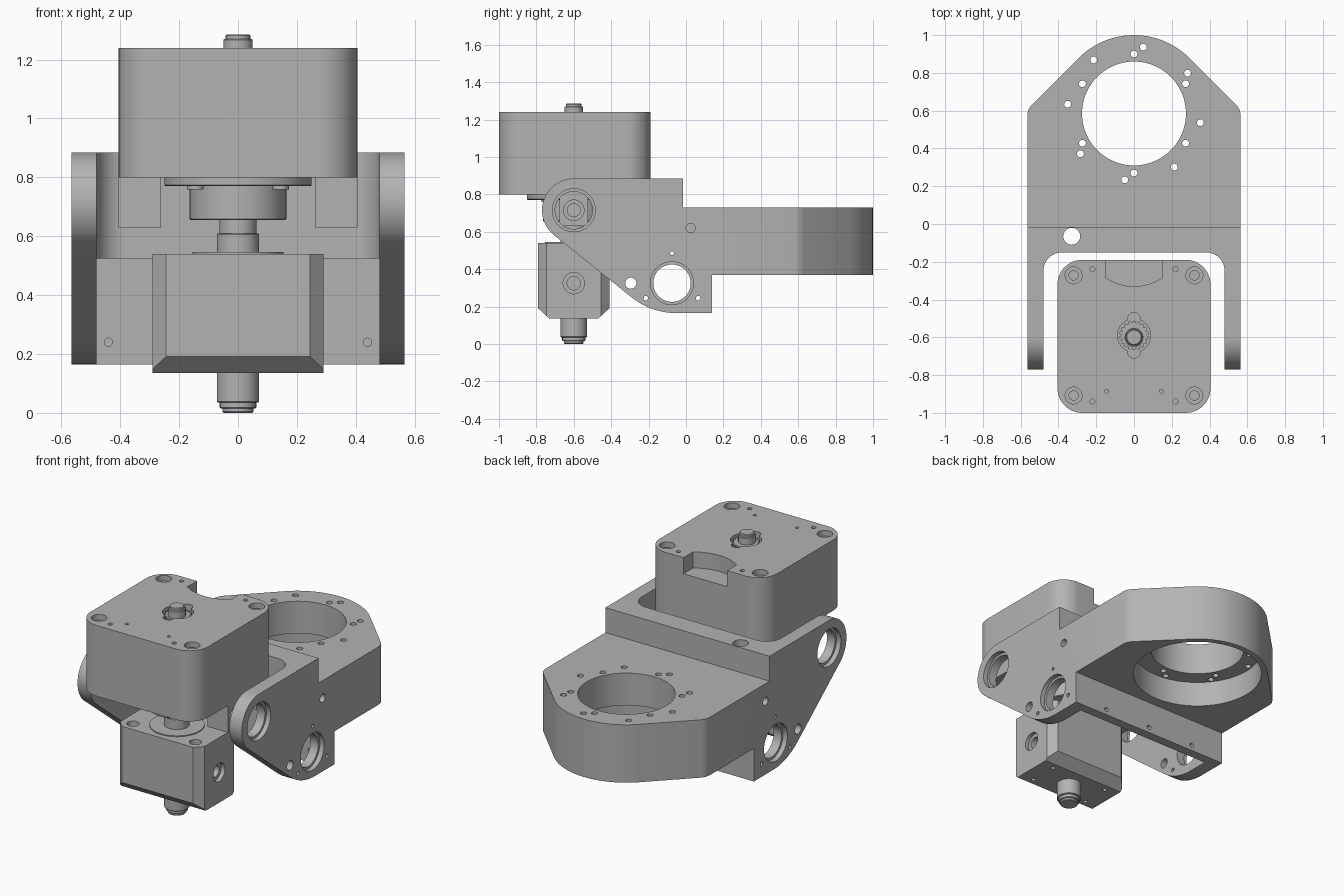
import bpy, bmesh
from math import sin, cos, radians, pi

cube = bpy.data.objects.get("Cube")
if cube:
    bpy.data.objects.remove(cube, do_unlink=True)

metal = bpy.data.materials.new("plain_grey")
metal.use_nodes = True
GREY = (0.45, 0.45, 0.45, 1)
metal.diffuse_color = GREY
metal.node_tree.nodes["Principled BSDF"].inputs["Base Color"].default_value = GREY


# 2D outline helpers
def arc(cx, cy, r, a0, a1, n=12):
    steps = [radians(a0 + (a1 - a0) * i / n) for i in range(n + 1)]
    return [(cx + r * cos(a), cy + r * sin(a)) for a in steps]


def circle(cx, cy, r):
    return arc(cx, cy, r, 0, 360, 72 if r > 0.2 else 40 if r > 0.05 else 20)[:-1]


def rect(x0, y0, x1, y1):
    return [(x0, y0), (x1, y0), (x1, y1), (x0, y1)]


def round_rect(x0, y0, x1, y1, r):
    return (arc(x1 - r, y1 - r, r, 0, 90) + arc(x0 + r, y1 - r, r, 90, 180)
            + arc(x0 + r, y0 + r, r, 180, 270) + arc(x1 - r, y0 + r, r, 270, 360))


PLACE = {"x": lambda a, b, t: (t, a, b),
         "y": lambda a, b, t: (a, t, b),
         "z": lambda a, b, t: (a, b, t)}


def solid(name, *prisms):
    """Object made of prisms, each (axis, outline, low, high)."""
    bm = bmesh.new()
    for axis, pts, lo, hi in prisms:
        rings = [[bm.verts.new(PLACE[axis](a, b, t)) for a, b in pts] for t in (lo, hi)]
        bm.faces.new(rings[0])
        bm.faces.new(rings[1])
        for i in range(len(pts)):
            j = (i + 1) % len(pts)
            bm.faces.new((rings[0][i], rings[0][j], rings[1][j], rings[1][i]))
    bmesh.ops.recalc_face_normals(bm, faces=bm.faces)
    mesh = bpy.data.meshes.new(name)
    bm.to_mesh(mesh)
    bm.free()
    mesh.materials.append(metal)
    ob = bpy.data.objects.new(name, mesh)
    bpy.context.collection.objects.link(ob)
    return ob


def carve(ob, *prisms, mode="DIFFERENCE"):
    """Apply one boolean with a temporary cutter."""
    cutter = solid("cutter", *prisms)
    cutter.hide_render = True
    mod = ob.modifiers.new("cut", "BOOLEAN")
    mod.operation, mod.solver, mod.object = mode, "EXACT", cutter
    bpy.context.view_layer.update()
    result = bpy.data.meshes.new_from_object(
        ob.evaluated_get(bpy.context.evaluated_depsgraph_get()))
    ob.modifiers.clear()
    ob.data = result
    bpy.data.objects.remove(cutter, do_unlink=True)


SIDES = (-1, 1)
AXIS_Y = -0.6          # y of the vertical drive axis
RING_Y = 0.585         # y of the mounting ring

# Fork bracket: side outline crossed with plan outline
side = (arc(AXIS_Y, 0.715, 0.17, 90, 231, 24) + arc(-0.05, 0.551, 0.386, 231, 270)
        + [(0.14, 0.165), (0.14, 0.37), (1.1, 0.37), (1.1, 0.73), (-0.015, 0.73), (-0.015, 0.885)])
corner = [(0.565, 0.58), (0.558, 0.607), (0.545, 0.627)]
plan = ([(0.565, -0.9)] + corner + arc(0, RING_Y, 0.415, 45, 135, 24)
        + [(-x, y) for x, y in reversed(corner)]
        + [(-0.565, -0.9), (-0.48, -0.9)] + arc(-0.38, -0.25, 0.1, 180, 90)
        + arc(0.38, -0.25, 0.1, 90, 0) + [(0.48, -0.9)])
bracket = solid("fork_bracket", ("x", side, -0.7, 0.7))
carve(bracket, ("z", plan, -0.1, 1.1), mode="INTERSECT")
carve(bracket, ("x", rect(-0.9, 0, 0.08, 0.525), -0.48, 0.48))

# Mounting ring: stepped bore and two bolt circles
carve(bracket, ("z", circle(0, RING_Y, 0.38), 0.2, 0.53))
carve(bracket, ("z", circle(0, RING_Y, 0.275), 0.2, 1))
bolts = [(0.315, 30 + 60 * i) for i in range(6)] + [(0.355, 37 + 45 * i) for i in range(8)]
carve(bracket, *[("z", circle(r * cos(radians(a)), RING_Y + r * sin(radians(a)), 0.018), 0.45, 1)
                 for r, a in bolts],
      ("z", circle(-0.33, -0.065, 0.045), 0.5, 1))

# Bearing bores and small holes through the fork arms
BORES = ((AXIS_Y, 0.715), (-0.075, 0.325))
carve(bracket, *[("x", circle(y, z, 0.1), -1, 1) for y, z in BORES],
      ("x", circle(-0.295, 0.325, 0.03), -1, 1))
carve(bracket, *[("x", circle(y, z, 0.115), *sorted((s * 0.535, s))) for y, z in BORES for s in SIDES])
small = ((-0.215, 0.245, 0.012), (-0.075, 0.485, 0.01), (0.065, 0.245, 0.012), (0.025, 0.62, 0.025))
carve(bracket, *[("x", circle(y, z, r), *sorted((s * 0.46, s))) for y, z, r in small for s in SIDES])
carve(bracket, *[("y", circle(x, 0.2, 0.014), 0.1, 0.2) for x in (-0.33, 0, 0.33)],
      *[("y", circle(x, 0.24, 0.014), 0, 0.12) for x in (-0.44, 0.44)])

# Gearbox housing with notch, screw pockets and shaft recess
housing = solid("gearbox_housing", ("z", round_rect(-0.405, -1, 0.405, -0.19, 0.13), 0.8, 1.24))
notch = [(0.15, -0.1), (-0.15, -0.1)] + arc(0, -0.06, 0.27, 236.25, 303.75)
carve(housing, ("z", notch, 1.14, 1.4))
MID_Y = -0.59
pockets = [(sx * x, MID_Y + sy * y, r, d) for sx in SIDES for sy in SIDES
           for x, y, r, d in ((0.32, 0.318, 0.045, 0.05), (0.22, 0.35, 0.013, 0.05))]
pockets += [(sx * 0.145, -0.885, 0.01, 0.05) for sx in SIDES]
carve(housing, *[("z", circle(x, y, r), 1.24 - d, 1.4) for x, y, r, d in pockets],
      ("z", circle(0, MID_Y, 0.088), 1.2, 1.4))
carve(housing, *[("z", circle(0, MID_Y + s * 0.09, 0.032), 1.2, 1.4) for s in SIDES])
for sx in SIDES:
    for sy in SIDES:
        screw = solid("housing_screw", ("z", circle(sx * 0.32, MID_Y + sy * 0.318, 0.027), 1.18, 1.215))

# Pivot lugs below the housing
for s in SIDES:
    lug = solid("pivot_lug", ("x", rect(-0.675, 0.63, -0.525, 0.8), *sorted((s * 0.262, s * 0.405))))
    carve(lug, ("x", circle(AXIS_Y, 0.715, 0.055), *sorted((s * 0.385, s))))
    carve(lug, ("x", circle(AXIS_Y, 0.715, 0.035), *sorted((s * 0.3, s))))


# Turned parts on the drive axis, as (radius, bottom, top) steps
def turned(name, steps):
    for i, (r, lo, hi) in enumerate(steps):
        ob = solid(name, ("z", circle(0, AXIS_Y, r), lo, hi))
        bevel = ob.modifiers.new("edge", "BEVEL")
        bevel.width, bevel.limit_method, bevel.angle_limit = 0.004, "ANGLE", pi / 4


turned("output_flange", [(0.25, 0.77, 0.81), (0.165, 0.655, 0.775)])
turned("coupling_shaft", [(0.063, 0.6, 0.66), (0.072, 0.53, 0.61)])
turned("top_shaft", [(0.05, 1.19, 1.27), (0.042, 1.26, 1.285)])
turned("lower_shaft", [(0.072, 0.035, 0.2), (0.062, 0.015, 0.04), (0.053, 0, 0.02)])

# Toothed collar round the top shaft
teeth = []
for i in range(18):
    for r, da in ((0.066, 0), (0.078, 5), (0.078, 14)):
        a = radians(i * 20 + da)
        teeth.append((r * cos(a), MID_Y + r * sin(a)))
solid("toothed_collar", ("z", teeth, 1.19, 1.225))

# Flange screws
for sx in SIDES:
    for sy in SIDES:
        solid("flange_screw", ("z", circle(sx * 0.145, AXIS_Y + sy * 0.145, 0.028), 0.758, 0.775))

# Motor block: chamfered plan crossed with chamfered side
motor_plan = [(-0.29, -0.745), (-0.245, -0.79), (0.245, -0.79), (0.29, -0.745),
              (0.29, -0.455), (0.245, -0.41), (-0.245, -0.41), (-0.29, -0.455)]
motor_side = [(-0.8, 0.54), (-0.8, 0.2), (-0.73, 0.135), (-0.47, 0.135), (-0.4, 0.2), (-0.4, 0.54)]
motor = solid("motor_block", ("z", motor_plan, 0, 0.54))
carve(motor, ("x", motor_side, -0.5, 0.5), mode="INTERSECT")
carve(motor, *[("z", circle(sx * 0.215, AXIS_Y + sy * 0.125, 0.035), 0.47, 0.7) for sx in SIDES for sy in SIDES],
      *[("z", circle(sx * 0.2, AXIS_Y + sy * 0.09, 0.013), 0, 0.18) for sx in SIDES for sy in SIDES],
      *[("x", circle(AXIS_Y, 0.325, 0.057), *sorted((s * 0.265, s))) for s in SIDES])
carve(motor, *[("x", circle(AXIS_Y, 0.325, 0.036), *sorted((s * 0.2, s))) for s in SIDES])
solid("motor_face_disc", ("z", circle(0, AXIS_Y, 0.155), 0.53, 0.546))

# Smooth round walls, keep edges sharp
bpy.ops.object.select_all(action="DESELECT")
for ob in bpy.context.scene.objects:
    if ob.type == "MESH":
        ob.select_set(True)
        bpy.context.view_layer.objects.active = ob
bpy.ops.object.shade_smooth_by_angle(angle=radians(30))
